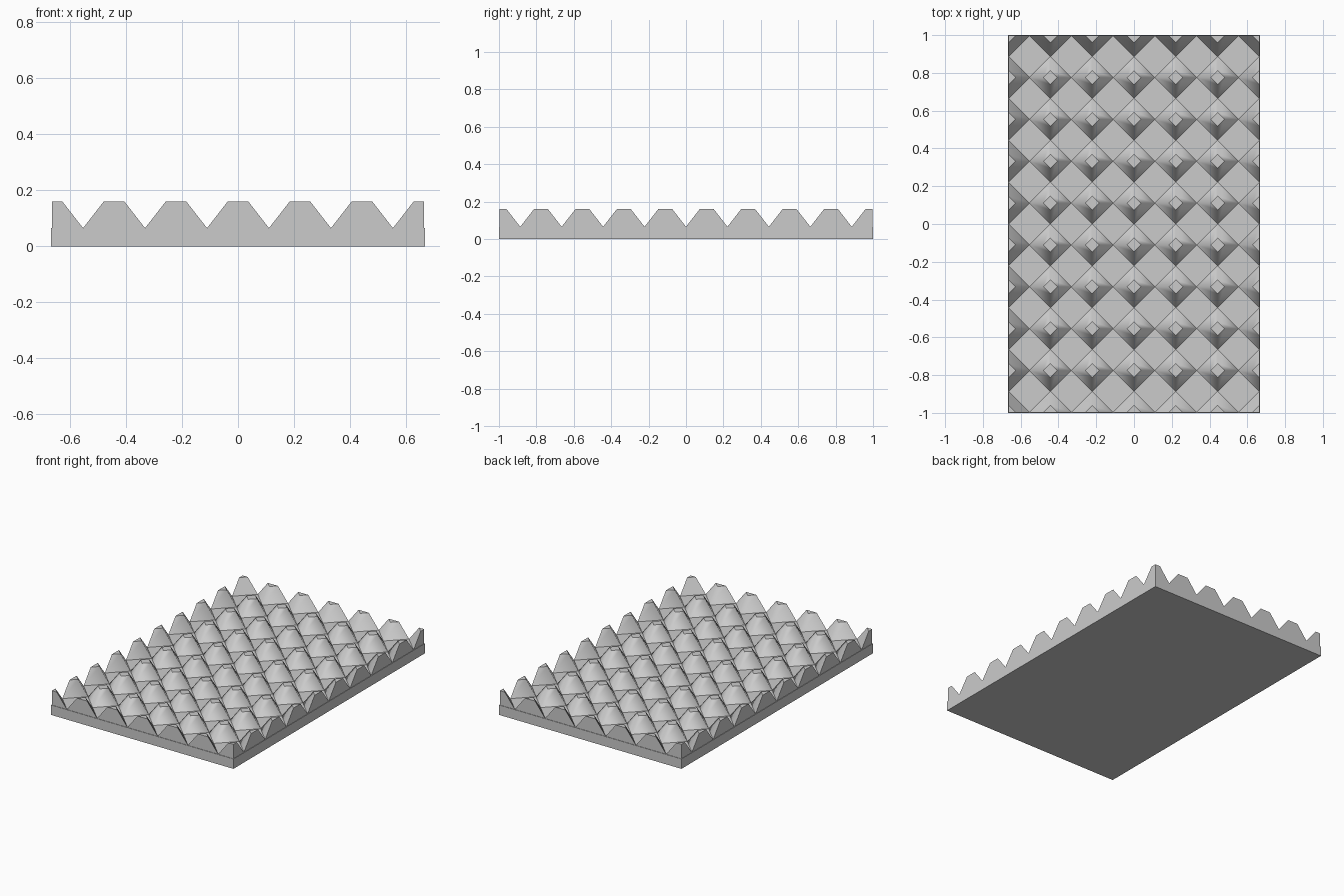
import bpy
import bmesh

cube = bpy.data.objects.get("Cube")
if cube:
    bpy.data.objects.remove(cube, do_unlink=True)

# Single foam colour
foam = bpy.data.materials.new("foam_grey")
foam.use_nodes = True
colour = (0.6, 0.6, 0.6, 1)
foam.diffuse_color = colour
foam.node_tree.nodes["Principled BSDF"].inputs["Base Color"].default_value = colour

COLS, ROWS = 6, 9
HALF_X, HALF_Y = 0.667, 1.0
STEP = 0.003
BASE_Z, TOP_Z = 0.065, 0.16
FOOT, CROWN = 0.111, 0.037


def finish(bm, name):
    bmesh.ops.recalc_face_normals(bm, faces=bm.faces)
    mesh = bpy.data.meshes.new(name)
    bm.to_mesh(mesh)
    bm.free()
    mesh.materials.append(foam)
    obj = bpy.data.objects.new(name, mesh)
    bpy.context.scene.collection.objects.link(obj)
    return obj


# Backing slab
bm = bmesh.new()
bmesh.ops.create_cube(bm, size=1)
for v in bm.verts:
    v.co.x *= 2 * HALF_X
    v.co.y *= 2 * HALF_Y
    v.co.z = (v.co.z + 0.5) * BASE_Z
finish(bm, "backing_slab")

# Diamond-footed bumps, cut to halves and quarters along the border
EX, EY = HALF_X - STEP, HALF_Y - STEP
bm = bmesh.new()


def inside(x, y):
    return abs(x) < EX + 1e-4 and abs(y) < EY + 1e-4


def on_border(x, y):
    return abs(x) > EX - 1e-4 or abs(y) > EY - 1e-4


def add_bump(cx, cy):
    dirs = []
    for dx, dy in ((1, 0), (0, 1), (-1, 0), (0, -1)):
        if inside(cx + dx * FOOT, cy + dy * FOOT):
            dirs.append((dx, dy))
        elif (0, 0) not in dirs:
            dirs.append((0, 0))
    rings = [[bm.verts.new((cx + dx * r, cy + dy * r, z)) for dx, dy in dirs]
             for r, z in ((FOOT, BASE_Z), (CROWN, TOP_Z))]
    low, high = rings
    bm.faces.new(high)
    n = len(dirs)
    for i in range(n):
        j = (i + 1) % n
        face = bm.faces.new((low[i], low[j], high[j], high[i]))
        face.smooth = True
    # Side ridges stay soft; crown, foot and cut edges stay crisp
    for a, b in zip(low, high):
        bm.edges.get((a, b)).smooth = not on_border(a.co.x, a.co.y)
    for ring in rings:
        for i in range(n):
            bm.edges.get((ring[i], ring[(i + 1) % n])).smooth = False


for i in range(COLS + 1):
    for j in range(ROWS + 1):
        add_bump(EX * (2 * i / COLS - 1), EY * (2 * j / ROWS - 1))
finish(bm, "foam_bumps")
